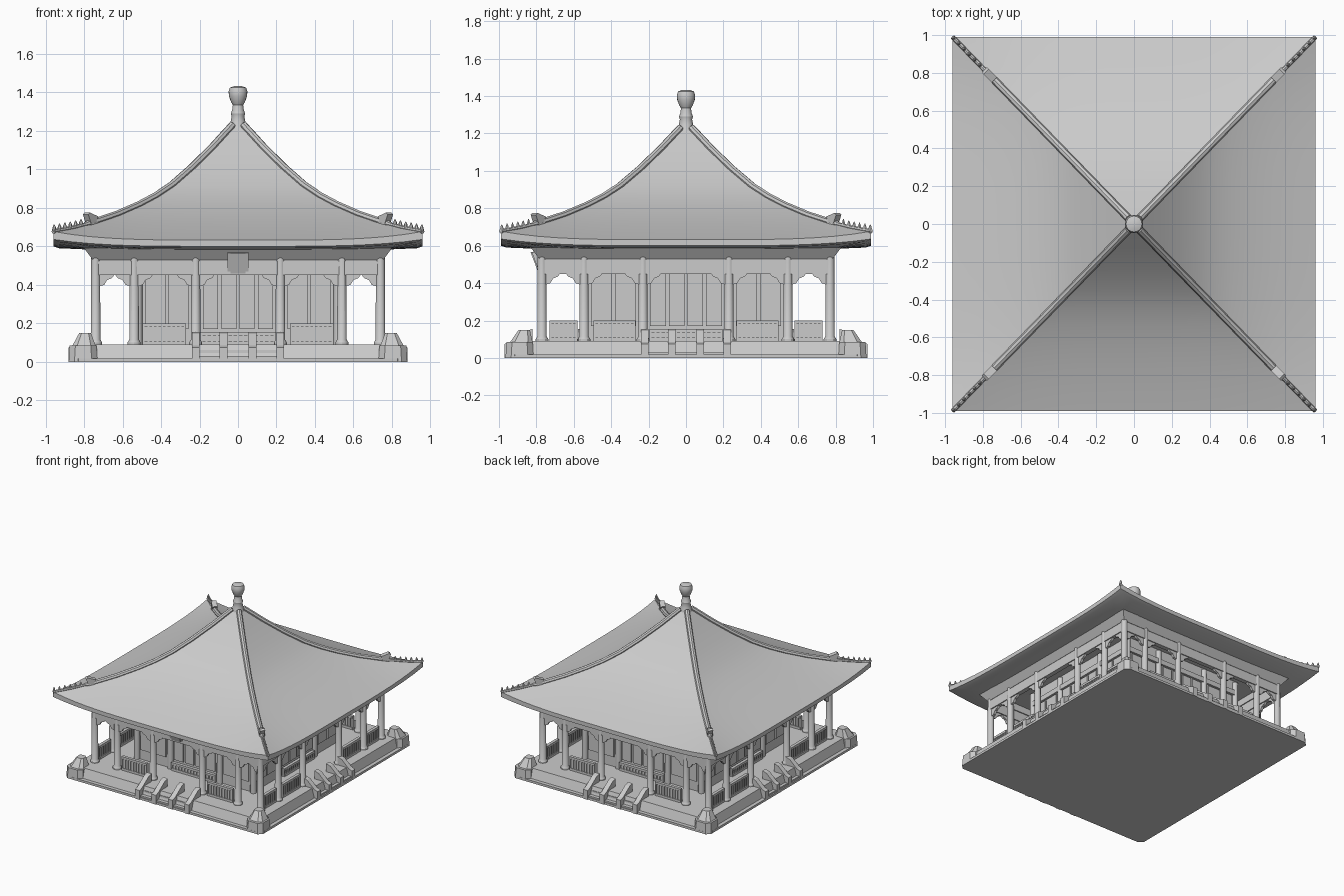
import bpy, bmesh, math
from mathutils import Vector

if "Cube" in bpy.data.objects:
    bpy.data.objects.remove(bpy.data.objects["Cube"])

RX, RY = 0.96, 0.99            # roof half sizes
# per side: column offsets along the side, column row depth, hall half width, hall depth, base half width, base depth
FRONT = dict(cols=(0.22, 0.54, 0.74), row=0.77, hw=0.52, hd=0.545, base=0.97, body=0.90)
SIDE = dict(cols=(0.23, 0.545, 0.77), row=0.74, hw=0.545, hd=0.52, base=0.88, body=0.83)
SIDES = [FRONT, SIDE, FRONT, SIDE]


def place(k, u, v, z):
    """Side coordinates (u along, v outward) to world: front, right, back, left."""
    return Vector([(u, -v, z), (v, u, z), (-u, v, z), (-v, -u, z)][k])


def prism(bm, ring_a, ring_b):
    a = [bm.verts.new(p) for p in ring_a]
    b = [bm.verts.new(p) for p in ring_b]
    n = len(a)
    bm.faces.new(a)
    bm.faces.new(b[::-1])
    for i in range(n):
        bm.faces.new((a[i], b[i], b[(i + 1) % n], a[(i + 1) % n]))


def block(bm, k, u0, u1, v0, v1, z0, z1):
    ring = [(u0, v0), (u1, v0), (u1, v1), (u0, v1)]
    prism(bm, [place(k, u, v, z0) for u, v in ring], [place(k, u, v, z1) for u, v in ring])


def lathe(bm, x, y, profile, n=12):
    rings = [[bm.verts.new((x + r * math.cos(2 * math.pi * i / n), y + r * math.sin(2 * math.pi * i / n), z))
              for i in range(n)] for r, z in profile]
    for a, b in zip(rings, rings[1:]):
        for i in range(n):
            bm.faces.new((a[i], a[(i + 1) % n], b[(i + 1) % n], b[i]))
    bm.faces.new(rings[0][::-1])
    bm.faces.new(rings[-1])


def smooth(ob, deg=30):
    bpy.ops.object.select_all(action='DESELECT')
    ob.select_set(True)
    bpy.context.view_layer.objects.active = ob
    bpy.ops.object.shade_smooth_by_angle(angle=math.radians(deg))


def finish(name, bm, rounded=False):
    bmesh.ops.recalc_face_normals(bm, faces=bm.faces)
    me = bpy.data.meshes.new(name)
    bm.to_mesh(me)
    bm.free()
    ob = bpy.data.objects.new(name, me)
    bpy.context.collection.objects.link(ob)
    if rounded:
        smooth(ob)
    return ob


def octagon(hx, hy, c, z, cx=0, cy=0):
    pts = [(hx, hy - c), (hx - c, hy), (c - hx, hy), (-hx, hy - c), (-hx, c - hy), (c - hx, -hy), (hx - c, -hy), (hx, c - hy)]
    return [(cx + x, cy + y, z) for x, y in pts]


# Platform: thin plinth slab and body
bm = bmesh.new()
prism(bm, octagon(0.88, 0.965, 0.05, 0), octagon(0.88, 0.965, 0.05, 0.018))
prism(bm, octagon(0.85, 0.935, 0.04, 0.018), octagon(0.83, 0.91, 0.04, 0.09))
finish("platform", bm)

# Corner blocks on the platform
bm = bmesh.new()
for sx in (-1, 1):
    for sy in (-1, 1):
        prism(bm, octagon(0.075, 0.075, 0.03, 0, sx * 0.805, sy * 0.89), octagon(0.07, 0.07, 0.03, 0.085, sx * 0.805, sy * 0.89))
        prism(bm, octagon(0.06, 0.06, 0.025, 0.085, sx * 0.8, sy * 0.88), octagon(0.03, 0.03, 0.012, 0.15, sx * 0.795, sy * 0.865))
finish("corner_blocks", bm)

# Stairs: three flights between four sloping cheek walls on each side
steps, cheeks = bmesh.new(), bmesh.new()
for k, s in enumerate(SIDES):
    b, i = s["base"], s["body"] - 0.08
    for n in range(3):
        block(steps, k, -0.22, 0.22, i, b - 0.01 - 0.035 * n, 0, 0.03 * (n + 1))
    outline = [(i, 0), (i, 0.155), (i + 0.035, 0.145), (b - 0.03, 0.085), (b, 0.075), (b, 0)]
    for u in (-0.22, -0.075, 0.075, 0.22):
        prism(cheeks, [place(k, u - 0.02, v, z) for v, z in outline], [place(k, u + 0.02, v, z) for v, z in outline])
finish("stair_steps", steps)
finish("stair_cheeks", cheeks)

# Gallery columns
bm = bmesh.new()
spots = set()
for k, s in enumerate(SIDES):
    for c in s["cols"]:
        for u in (-c, c):
            p = place(k, u, s["row"], 0)
            spots.add((round(p.x, 3), round(p.y, 3)))
for x, y in sorted(spots):
    lathe(bm, x, y, [(0.034, 0.085), (0.034, 0.10), (0.025, 0.115), (0.023, 0.56)])
finish("gallery_columns", bm, True)

# Lintels, cornice and stepped brackets under the lintels
lintel, cornice, bracket = bmesh.new(), bmesh.new(), bmesh.new()
BR = [(0, 0.455), (0.085, 0.455), (0.07, 0.435), (0.045, 0.425), (0.03, 0.40), (0, 0.39)]
for k, s in enumerate(SIDES):
    r, e = s["row"], s["cols"][2]
    block(lintel, k, -e, e, r - 0.018, r + 0.018, 0.45, 0.525)
    block(lintel, k, -e - 0.01, e + 0.01, r - 0.012, r + 0.012, 0.525, 0.585)
    sec = [(-0.02, 0.53), (0.015, 0.53), (0.03, 0.55), (0.06, 0.59), (-0.02, 0.59)]
    prism(cornice, [place(k, -e - d, r + d, z) for d, z in sec], [place(k, e + d, r + d, z) for d, z in sec])
    posts = sorted([-c for c in s["cols"]] + list(s["cols"]))
    for a, b in zip(posts, posts[1:]):
        for u, sg in ((a, 1), (b, -1)):
            pts = [(u + sg * (0.015 + d), z) for d, z in BR]
            prism(bracket, [place(k, x, r - 0.01, z) for x, z in pts], [place(k, x, r + 0.01, z) for x, z in pts])
finish("lintels", lintel)
finish("cornice", cornice)
finish("lintel_brackets", bracket)

# Tilted blank plaque over the entrance
bm = bmesh.new()
for w, d in ((0.055, 0), (0.04, 0.006)):
    ring = [(0.785 + d, 0.46), (0.825 + d, 0.565), (0.80, 0.57), (0.765, 0.465)]
    prism(bm, [place(0, -w, v, z) for v, z in ring], [place(0, w, v, z) for v, z in ring])
finish("entrance_plaque", bm)

# Inner hall: walls, half columns, door panels and low lattice skirting
hall, hcols, doors, rails = (bmesh.new() for _ in range(4))
block(hall, 0, -0.52, 0.52, -0.545, 0.545, 0.08, 0.585)


def railing(k, u0, u1, v, z1, slats):
    block(rails, k, u0, u1, v - 0.012, v + 0.012, z1 - 0.018, z1)
    block(rails, k, u0, u1, v - 0.012, v + 0.012, 0.09, 0.108)
    block(rails, k, u0, u1, v - 0.003, v + 0.003, 0.10, z1 - 0.01)
    for i in range(slats + 1):
        u = u0 + (u1 - u0) * i / slats
        block(rails, k, u - 0.005, u + 0.005, v - 0.01, v + 0.01, 0.09, z1)


for k, s in enumerate(SIDES):
    hw, hd, c = s["hw"], s["hd"], s["cols"]
    for u in (-hw, -c[0], c[0], hw):
        p = place(k, u, hd, 0)
        lathe(hcols, p.x, p.y, [(0.024, 0.085), (0.022, 0.57)])
    for u0, u1, n in ((-hw, -c[0], 2), (-c[0], c[0], 4), (c[0], hw, 2)):
        w = (u1 - u0 - 0.06) / n
        for i in range(n):
            a = u0 + 0.03 + i * w
            block(doors, k, a + 0.008, a + w - 0.008, hd - 0.01, hd + 0.01, 0.17, 0.45)
        block(doors, k, u0, u1, hd - 0.01, hd + 0.016, 0.46, 0.50)
    railing(k, -0.19, 0.19, hd + 0.02, 0.155, 14)
    for sg in (-1, 1):
        a, b = sorted((sg * 0.275, sg * 0.49))
        railing(k, a, b, s["row"], 0.20, 9)
        if k % 2:      # the side galleries have end railings too
            a, b = sorted((sg * 0.585, sg * 0.725))
            railing(k, a, b, s["row"], 0.20, 6)
finish("hall_walls", hall)
finish("hall_columns", hcols, True)
finish("hall_door_panels", doors)
finish("lattice_railings", rails)

# Roof: concave pyramid with lifted corners, fascia and soffit, lofted from square rings
PROFILE = [(0.02, 1.24), (0.05, 1.21), (0.135, 1.12), (0.25, 1.01), (0.36, 0.917), (0.45, 0.858), (0.54, 0.81),
           (0.66, 0.755), (0.77, 0.712), (0.89, 0.668), (1.0, 0.632)]


def roof_z(t):
    for (t0, z0), (t1, z1) in zip(PROFILE, PROFILE[1:]):
        if t <= t1:
            return z0 + (z1 - z0) * (t - t0) / (t1 - t0)
    return PROFILE[-1][1]


def lift(t, s):
    return 0.045 * t ** 4 * abs(s) ** 4


N = 20
bm = bmesh.new()
loops = []
for t, z, f in [(t, z, 1) for t, z in PROFILE] + [(1, 0.60, 0.8), (0.97, 0.59, 0.8), (0.8, 0.583, 0.2), (0.05, 0.583, 0)]:
    ring = []
    for k in range(4):
        for i in range(N):
            s = -1 + 2 * i / N
            p = place(k, s, 1, 0)
            ring.append(bm.verts.new((p.x * RX * t, p.y * RY * t, z + f * lift(t, s))))
    loops.append(ring)
for a, b in zip(loops, loops[1:]):
    for i in range(4 * N):
        j = (i + 1) % (4 * N)
        bm.faces.new((a[i], a[j], b[j], b[i]))
bm.faces.new(loops[0])
bm.faces.new(loops[-1])
finish("roof", bm, True)

# Hip ridges, thinner past the ridge beasts
cu = bpy.data.curves.new("hip_ridges", 'CURVE')
cu.dimensions = '3D'
cu.bevel_depth = 0.02
cu.bevel_resolution = 2
cu.use_fill_caps = True
ts = [0.03, 0.08, 0.135, 0.25, 0.36, 0.45, 0.54, 0.66, 0.77, 0.81, 0.83, 0.89, 0.95, 1.0]
corners = [(sx, sy) for sx in (-1, 1) for sy in (-1, 1)]
for sx, sy in corners:
    sp = cu.splines.new('POLY')
    sp.points.add(len(ts) - 1)
    for p, t in zip(sp.points, ts):
        p.co = (sx * RX * t, sy * RY * t, roof_z(t) + lift(t, 1), 1)
        p.radius = 1 if t < 0.82 else 0.6
ob = bpy.data.objects.new("hip_ridges", cu)
bpy.context.collection.objects.link(ob)
bpy.ops.object.select_all(action='DESELECT')
ob.select_set(True)
bpy.context.view_layer.objects.active = ob
bpy.ops.object.convert(target='MESH')
smooth(ob, 40)

# Ridge beasts and the row of small pointed figures at each corner
beast, figs = bmesh.new(), bmesh.new()
for sx, sy in corners:
    d, side = Vector((sx * RX, sy * RY, 0)), Vector((-sy, sx, 0)) * 0.014
    sil = [(0.765, 0.70), (0.80, 0.69), (0.825, 0.765), (0.815, 0.775), (0.77, 0.755), (0.78, 0.735)]
    prism(beast, [d * t + side + Vector((0, 0, z)) for t, z in sil], [d * t - side + Vector((0, 0, z)) for t, z in sil])
    for i in range(6):
        t = 0.85 + 0.029 * i
        z = roof_z(t) + lift(t, 1)
        lathe(figs, d.x * t, d.y * t, [(0.012, z), (0.009, z + 0.02), (0.002, z + 0.036)], 6)
finish("ridge_beasts", beast)
finish("ridge_figures", figs)

# Finial
bm = bmesh.new()
lathe(bm, 0, 0, [(0.06, 1.18), (0.045, 1.215), (0.038, 1.25), (0.033, 1.275), (0.037, 1.29), (0.03, 1.31), (0.027, 1.335),
                 (0.036, 1.35), (0.047, 1.38), (0.049, 1.405), (0.042, 1.425), (0.02, 1.432)], 20)
finish("roof_finial", bm, True)
